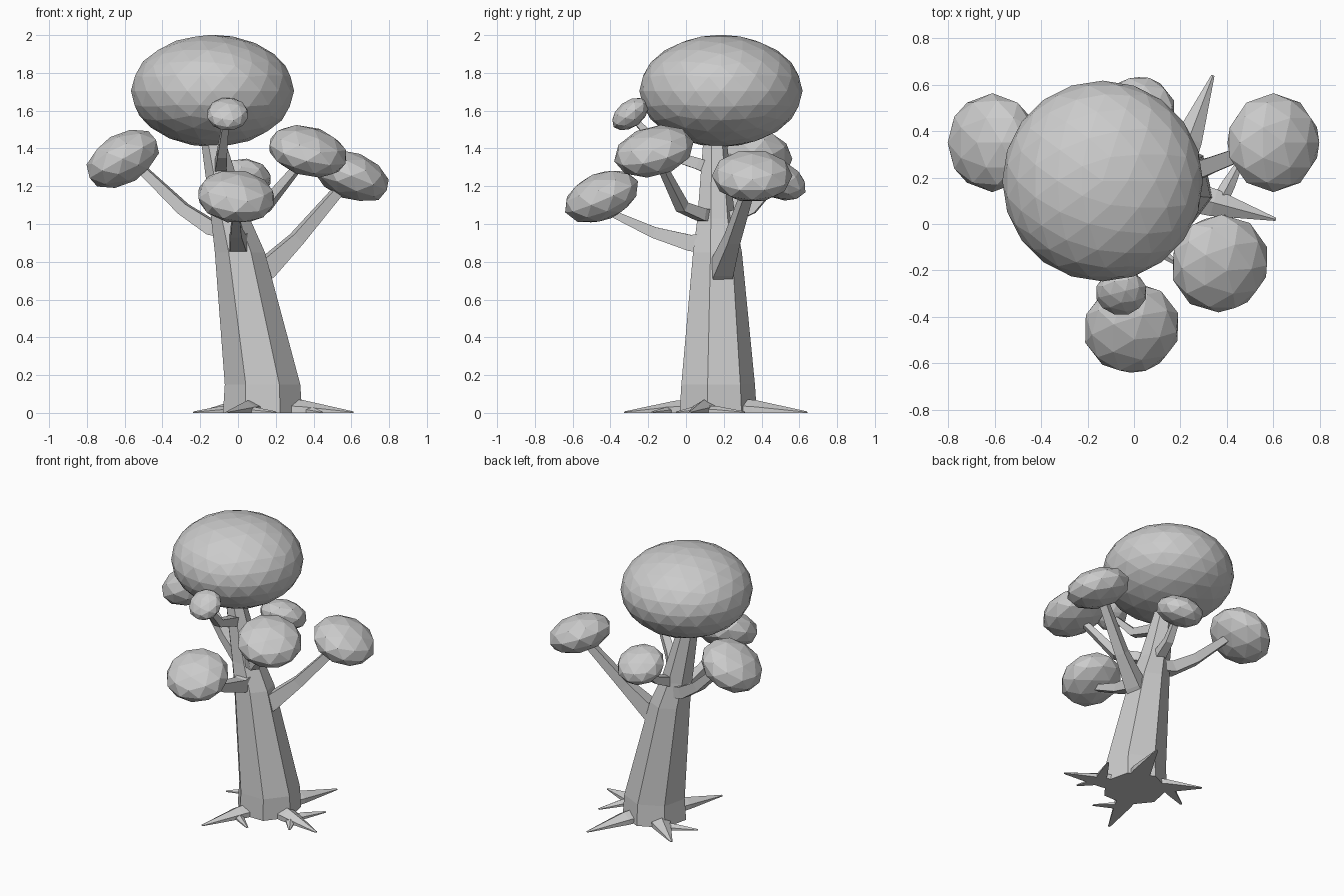
import bpy, bmesh, math
from mathutils import Vector, Matrix

if "Cube" in bpy.data.objects:
    bpy.data.objects.remove(bpy.data.objects["Cube"])


def make(name, bm):
    bmesh.ops.recalc_face_normals(bm, faces=bm.faces)
    me = bpy.data.meshes.new(name)
    bm.to_mesh(me)
    bm.free()
    ob = bpy.data.objects.new(name, me)
    bpy.context.collection.objects.link(ob)
    return ob


def limb(name, path, radii, sides=4, phase=math.pi / 4, flat_rings=False, ground=False):
    """Faceted tapering tube along a path."""
    bm = bmesh.new()
    pts = [Vector(p) for p in path]
    rings = []
    for i, p in enumerate(pts):
        t = (pts[min(i + 1, len(pts) - 1)] - pts[max(i - 1, 0)]).normalized()
        if flat_rings:
            a, b = Vector((1, 0, 0)), Vector((0, 1, 0))
        else:
            a = t.cross(Vector((0, 0, 1))).normalized()
            b = a.cross(t).normalized()
        ring = []
        for k in range(sides):
            ang = phase + 2 * math.pi * k / sides
            v = p + (a * math.cos(ang) + b * math.sin(ang)) * radii[i]
            if ground:
                v.z = max(v.z, 0)
            ring.append(bm.verts.new(v))
        rings.append(ring)
    for r0, r1 in zip(rings, rings[1:]):
        for k in range(sides):
            n = (k + 1) % sides
            bm.faces.new((r0[k], r0[n], r1[n], r1[k]))
    bm.faces.new(rings[0])
    bm.faces.new(rings[-1])
    return make(name, bm)


def foliage(name, centre, size, tilt_dir, tilt, level=2):
    """Squashed faceted ball leaning outward."""
    bm = bmesh.new()
    bmesh.ops.create_icosphere(bm, subdivisions=level, radius=1)
    axis = Vector((0, 0, 1)).cross(Vector((*tilt_dir, 0)))
    m = (Matrix.Translation(centre) @ Matrix.Rotation(math.radians(tilt), 4, axis)
         @ Matrix.Diagonal((size[0], size[0], size[1], 1)))
    bmesh.ops.transform(bm, matrix=m, verts=bm.verts)
    return make(name, bm)


# Seven-sided leaning trunk
limb("trunk",
     [(.13, .16, 0), (.13, .16, .15), (.01, .16, .85), (-.04, .155, 1.03), (-.145, .15, 1.5)],
     [.215, .205, .136, .105, .06], sides=7, phase=math.pi / 2, flat_rings=True)

# Foliage: crown plus six smaller clumps
foliage("crown", (-.135, .185, 1.705), (.432, .297), (1, 0), 0, 3)
foliage("foliage_left", (-.61, .35, 1.345), (.213, .133), (-1, 0), 30)
foliage("foliage_right", (.6, .35, 1.255), (.213, .125), (1, 0), 22)
foliage("foliage_front_right", (.37, -.17, 1.385), (.217, .126), (.7, -.7), 20)
foliage("foliage_front", (-.01, -.447, 1.145), (.21, .126), (.25, -1), 24)
foliage("foliage_upper_front", (-.055, -.295, 1.582), (.112, .07), (0, -1), 38)
foliage("foliage_back", (.02, .487, 1.235), (.16, .1), (0, 1), 25)

# Branches from trunk into each clump
branches = {
    "left": ([(-.03, .2, .96), (-.14, .22, .98), (-.29, .27, 1.08), (-.54, .34, 1.32)],
             [.06, .055, .045, .03]),
    "right": ([(.04, .17, .68), (.15, .19, .765), (.31, .245, .92), (.56, .34, 1.21)],
              [.09, .075, .05, .035]),
    "front_right": ([(-.02, .13, 1.04), (.05, .08, 1.05), (.14, -.02, 1.09), (.34, -.14, 1.33)],
                    [.05, .045, .04, .025]),
    "front": ([(0, .1, .9), (0, .02, .9), (-.01, -.17, .955), (-.01, -.4, 1.06)],
              [.08, .06, .042, .025]),
    "upper_front": ([(-.1, .16, 1.28), (-.09, .06, 1.32), (-.085, -.1, 1.37), (-.065, -.26, 1.54)],
                    [.045, .042, .036, .022]),
    "back": ([(-.03, .18, 1.02), (-.02, .25, 1.04), (.0, .35, 1.08), (.02, .46, 1.2)],
             [.05, .045, .036, .025]),
}
for n, (path, radii) in branches.items():
    limb("branch_" + n, path, radii)

# Flat-bottomed pointed roots and their side spurs
roots = [
    ((.1, .08), (-.06, -.325), .075), ((.04, -.07), (.2, -.18), .035),
    ((.2, .13), (.61, .02), .08), ((.36, .09), (.445, -.05), .04),
    ((.37, .1), (.48, .31), .04), ((.18, .22), (.34, .64), .08),
    ((.08, .22), (-.2, .45), .08), ((-.03, .3), (-.235, .2), .04),
]
for i, (a, b, r) in enumerate(roots):
    a, b = Vector((*a, 0)), Vector((*b, 0))
    limb(f"root_{i + 1}", [a, a.lerp(b, .35), b], [r, r * .85, .008],
         sides=6, phase=math.pi / 6, ground=True)
